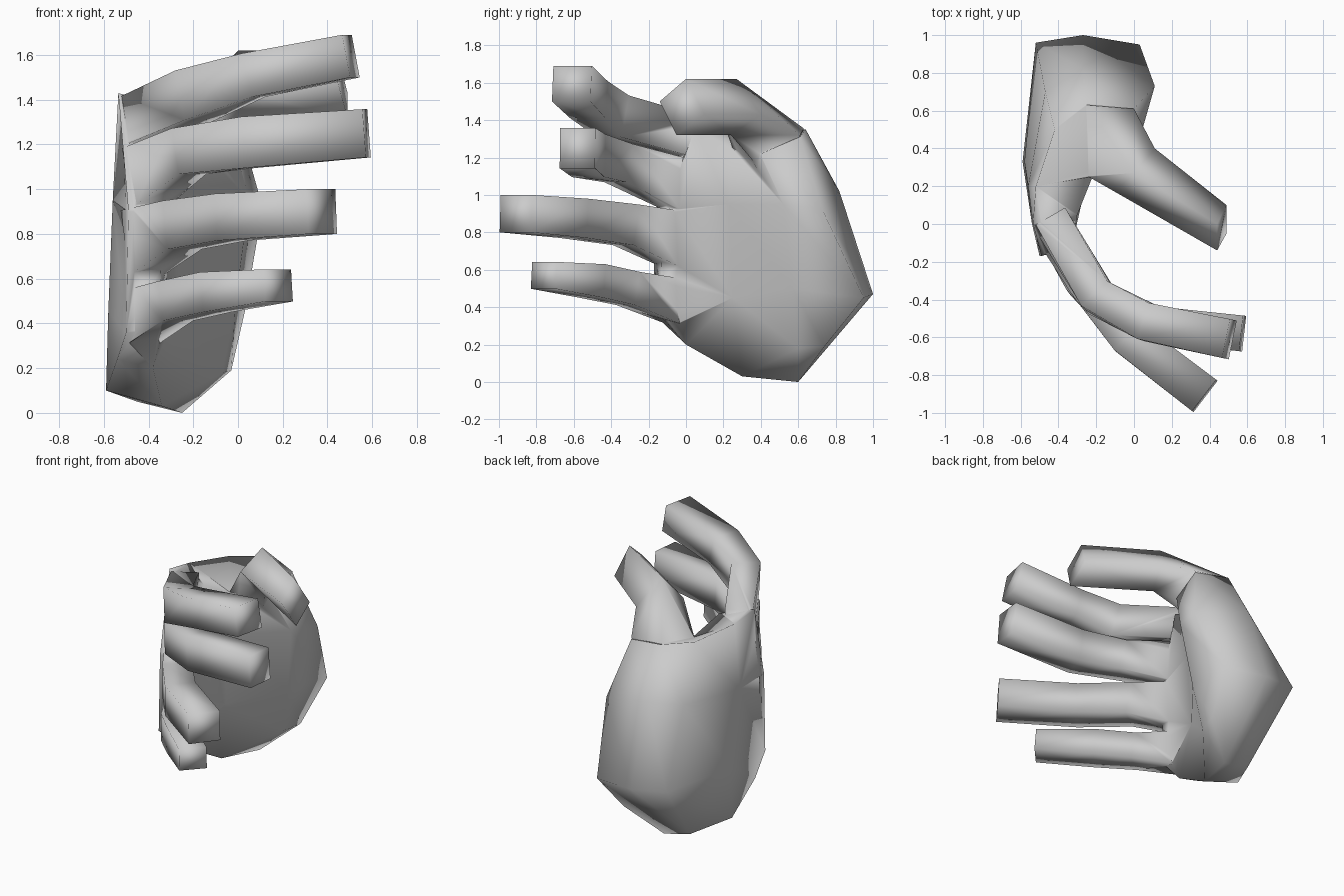
import bpy, bmesh, math
from mathutils import Vector

if "Cube" in bpy.data.objects:
    bpy.data.objects.remove(bpy.data.objects["Cube"])


def loft(name, rings):
    """Closed skin over a list of equal-length point rings."""
    bm = bmesh.new()
    vs = [[bm.verts.new(p) for p in r] for r in rings]
    n = len(vs[0])
    for a, b in zip(vs, vs[1:]):
        for i in range(n):
            j = (i + 1) % n
            bm.faces.new((a[i], a[j], b[j], b[i]))
    caps = [bm.faces.new(vs[0]), bm.faces.new(vs[-1])]
    bmesh.ops.triangulate(bm, faces=caps)
    bmesh.ops.recalc_face_normals(bm, faces=bm.faces)
    me = bpy.data.meshes.new(name)
    bm.to_mesh(me)
    bm.free()
    ob = bpy.data.objects.new(name, me)
    bpy.context.collection.objects.link(ob)
    return ob


def finger(name, path):
    """Four-sided tube; path holds (x, y, z, half_width, half_height)."""
    pts = [Vector(p[:3]) for p in path]
    rings = []
    for i, p in enumerate(path):
        t = (pts[min(i + 1, len(pts) - 1)] - pts[max(i - 1, 0)]).normalized()
        side = t.cross(Vector((0, 0, 1))).normalized()
        up = side.cross(t)
        rings.append([pts[i] + side * p[3] * a + up * p[4] * b
                      for a, b in ((-1, -1), (1, -1), (1, 1), (-1, 1))])
    return loft(name, rings)


# palm: rings from heel to thumb side (knuckle, back, wrist, mound, crease)
hand = loft("hand", [
    [(-.54, 0, .24), (-.59, .33, .10), (-.45, .60, .05), (-.25, .60, 0),
     (-.03, .74, .19), (-.07, .60, .18), (-.34, .30, .03), (-.38, 0, .20)],
    [(-.50, -.17, .36), (-.58, .33, .45), (-.52, .96, .50), (-.27, 1, .47),
     (.03, .95, .45), (-.01, .57, .50), (-.27, .25, .45), (-.36, -.14, .36)],
    [(-.49, -.17, .90), (-.56, .20, .95), (-.47, .70, 1.0), (-.27, .82, 1.02),
     (.11, .73, .92), (.05, .52, .95), (-.25, .23, .95), (-.33, -.12, .90)],
    [(-.535, 0, 1.43), (-.52, .20, 1.40), (-.42, .50, 1.36), (-.25, .64, 1.35),
     (0, .61, 1.31), (-.02, .40, 1.22), (-.22, .25, 1.24), (-.30, .05, 1.36)],
])

# fingers
parts = [
    finger("index_finger", [(-.43, .02, 1.31, .09, .11), (-.19, -.39, 1.42, .095, .115),
                            (.07, -.52, 1.51, .10, .10), (.505, -.61, 1.595, .105, .097)]),
    finger("middle_finger", [(-.42, -.03, 1.05, .09, .14), (-.22, -.36, 1.17, .085, .105),
                             (.05, -.52, 1.21, .09, .115), (.575, -.58, 1.25, .095, .108)]),
    finger("ring_finger", [(-.43, -.05, .76, .09, .15), (-.25, -.32, .84, .095, .11),
                           (-.03, -.60, .875, .10, .105), (.375, -.91, .90, .105, .10)]),
    finger("little_finger", [(-.43, -.05, .43, .08, .12), (-.28, -.31, .50, .085, .09),
                             (-.10, -.50, .54, .09, .09), (.18, -.76, .57, .09, .072)]),
    # thumb: rolled four-sided tube growing out of the mound
    loft("thumb", [
        [(-.30, .35, 1.10), (-.12, .42, 1.05), (-.10, .58, 1.10), (-.32, .55, 1.15)],
        [(-.24, .25, 1.25), (-.05, .36, 1.18), (0, .61, 1.32), (-.25, .63, 1.355)],
        [(-.10, .17, 1.46), (.04, .24, 1.32), (.11, .40, 1.43), (0, .27, 1.62)],
        [(.44, -.14, 1.50), (.49, -.05, 1.32), (.49, .10, 1.43), (.44, 0, 1.62)],
    ]),
]

# fuse everything into one skin
bpy.context.view_layer.objects.active = hand
for ob in parts:
    mod = hand.modifiers.new("join", 'BOOLEAN')
    mod.operation = 'UNION'
    mod.solver = 'EXACT'
    mod.object = ob
    bpy.ops.object.modifier_apply(modifier=mod.name)
    bpy.data.objects.remove(ob)

hand.select_set(True)
bpy.ops.object.shade_smooth_by_angle(angle=math.radians(110))
